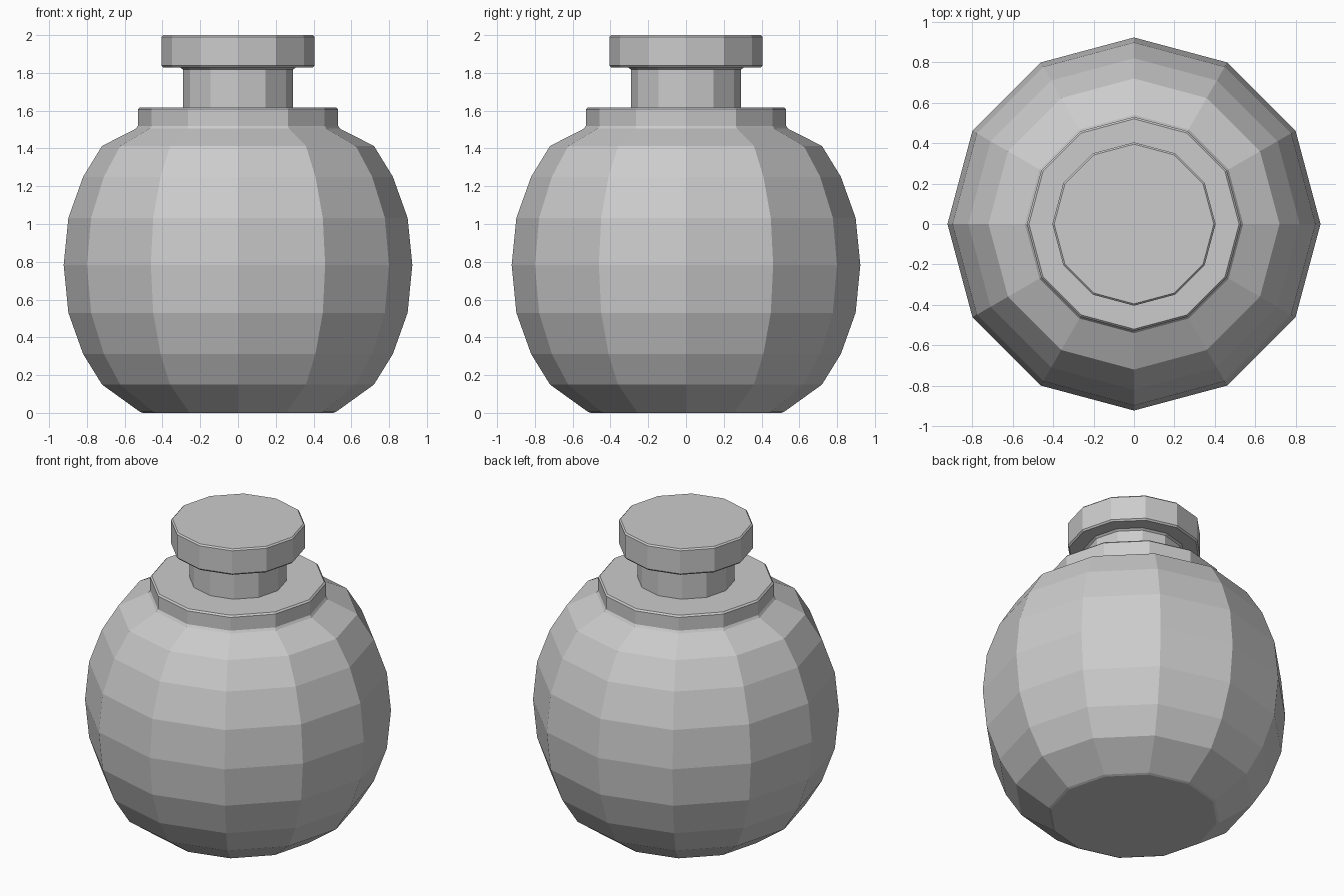
import bpy, bmesh
from math import cos, sin, tau

if "Cube" in bpy.data.objects:
    bpy.data.objects.remove(bpy.data.objects["Cube"])

SIDES = 12


def lathe(name, profile, cap_bottom=False, cap_top=False):
    """Revolve (radius, z) points around z into a flat-shaded faceted part."""
    bm = bmesh.new()
    rings = [[bm.verts.new((r * cos(tau * i / SIDES), r * sin(tau * i / SIDES), z))
              for i in range(SIDES)] for r, z in profile]
    for low, high in zip(rings, rings[1:]):
        for i in range(SIDES):
            j = (i + 1) % SIDES
            bm.faces.new((low[i], low[j], high[j], high[i]))
    if cap_bottom:
        bm.faces.new(rings[0][::-1])
    if cap_top:
        bm.faces.new(rings[-1])
    mesh = bpy.data.meshes.new(name)
    bm.to_mesh(mesh)
    bm.free()
    obj = bpy.data.objects.new(name, mesh)
    bpy.context.collection.objects.link(obj)
    return obj


# Round flask body with a flat base
lathe("flask_body", [(0.505, 0), (0.52, 0.006), (0.72, 0.15), (0.82, 0.312),
                     (0.898, 0.53), (0.923, 0.783), (0.898, 1.032),
                     (0.82, 1.25), (0.72, 1.413), (0.54, 1.505), (0.53, 1.52)],
      cap_bottom=True)

# Stepped collar on the shoulder
lathe("collar", [(0.53, 1.52), (0.53, 1.608), (0.52, 1.618), (0.292, 1.618)])

# Narrow neck with a slight flare below the stopper
lathe("neck", [(0.292, 1.618), (0.292, 1.818), (0.305, 1.828)])

# Wide disc stopper with chamfered rims
lathe("stopper", [(0.305, 1.828), (0.395, 1.828), (0.404, 1.838),
                  (0.404, 1.991), (0.395, 2.0)], cap_top=True)
